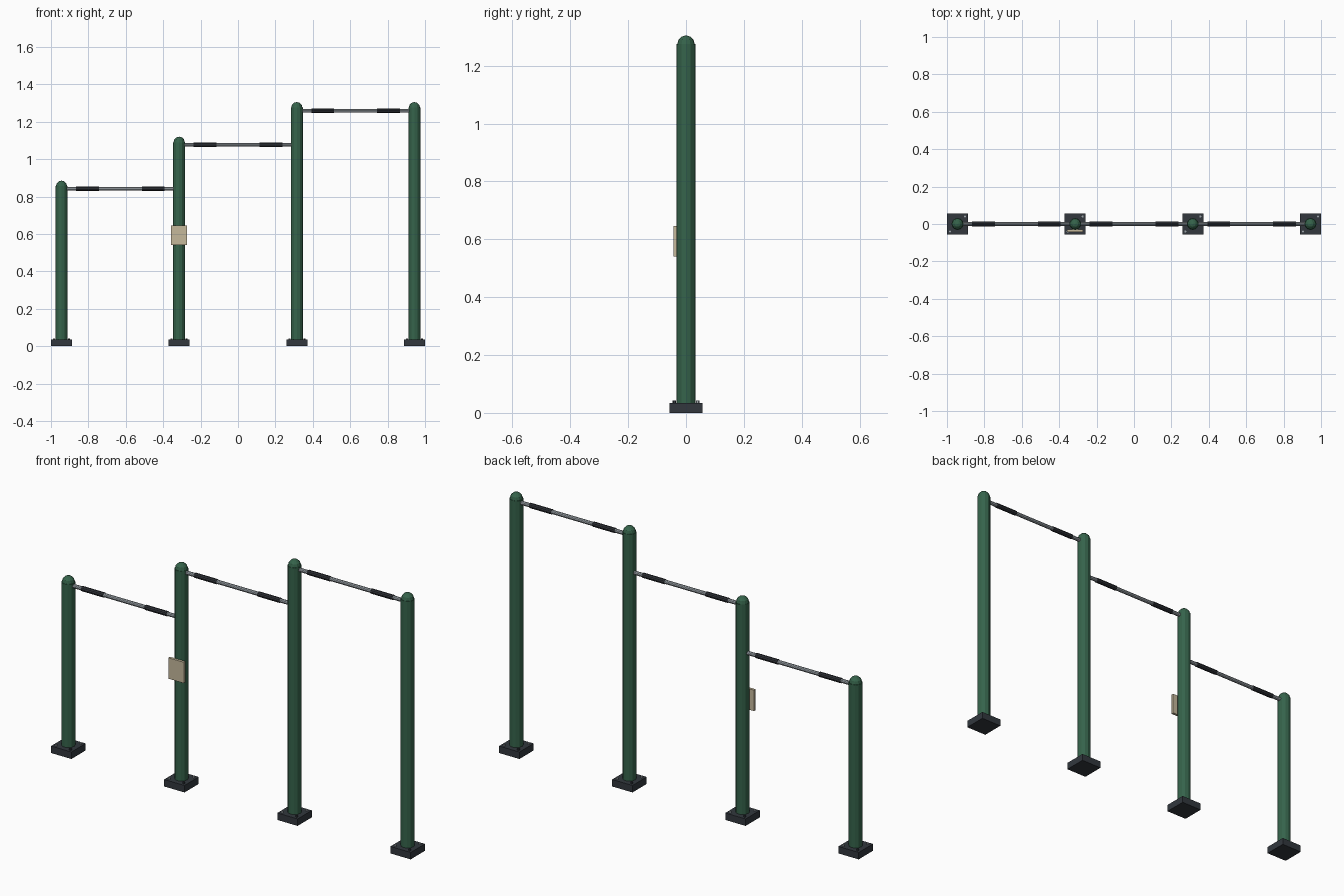
import bpy, math
from mathutils import Matrix

cube = bpy.data.objects.get("Cube")
if cube:
    bpy.data.objects.remove(cube, do_unlink=True)


def material(name, rgb, rough=0.7):
    m = bpy.data.materials.new(name)
    m.use_nodes = True
    m.diffuse_color = (*rgb, 1)
    bsdf = m.node_tree.nodes["Principled BSDF"]
    bsdf.inputs["Base Color"].default_value = (*rgb, 1)
    bsdf.inputs["Roughness"].default_value = rough
    return m


GREEN = material("post green", (0.036, 0.125, 0.07))
DARK = material("base charcoal", (0.032, 0.039, 0.048))
GRIP = material("grip rubber", (0.03, 0.034, 0.042))
STEEL = material("bar steel", (0.36, 0.40, 0.43))
TAN = material("sign tan", (0.56, 0.48, 0.33))


def finish(name, mat):
    ob = bpy.context.object
    ob.name = ob.data.name = name
    ob.data.materials.append(mat)
    return ob


def box(name, mat, center, size):
    bpy.ops.mesh.primitive_cube_add(size=1, location=center)
    bpy.context.object.data.transform(Matrix.Diagonal((*size, 1)))
    return finish(name, mat)


def cylinder(name, mat, center, radius, length, sides, along_x=False):
    bpy.ops.mesh.primitive_cylinder_add(vertices=sides, radius=radius, depth=length, location=center)
    if along_x:
        bpy.context.object.data.transform(Matrix.Rotation(math.pi / 2, 4, "Y"))
    return finish(name, mat)


def dome(name, mat, center, radius):
    # Half sphere: the lower rings are flattened onto the post top
    bpy.ops.mesh.primitive_uv_sphere_add(segments=12, ring_count=6, radius=radius, location=center)
    for v in bpy.context.object.data.vertices:
        v.co.z = max(v.co.z, -0.002)
    return finish(name, mat)


SPACING = 0.629
POST_X = [(i - 1.5) * SPACING for i in range(4)]
POST_TOP = [0.855, 1.09, 1.275, 1.275]
BASE_H = 0.035

# Posts with domed caps, base plates and corner bolts
for i, (x, top) in enumerate(zip(POST_X, POST_TOP), 1):
    box(f"base_plate_{i}", DARK, (x, 0, BASE_H / 2), (0.113, 0.113, BASE_H))
    cylinder(f"post_{i}", GREEN, (x, 0, (top + BASE_H) / 2), 0.032, top - BASE_H, 12)
    dome(f"post_cap_{i}", GREEN, (x, 0, top), 0.03)
    for sx in (-1, 1):
        for sy in (-1, 1):
            cylinder(f"bolt_{i}", STEEL if sx == sy else DARK,
                     (x + sx * 0.04, sy * 0.04, BASE_H + 0.003), 0.006, 0.008, 6)

# Pull-up bars with two grips each
for i, z in enumerate((0.841, 1.076, 1.259)):
    mid = (POST_X[i] + POST_X[i + 1]) / 2
    cylinder(f"bar_{i + 1}", STEEL, (mid, 0, z), 0.01, SPACING - 0.04, 10, True)
    for side, s in (("right", -1), ("left", 1)):
        cylinder(f"grip_{side}_{i + 1}", GRIP, (mid + s * 0.176, 0, z), 0.0125, 0.122, 10, True)

# Sign plate on the second post
box("sign_plate", TAN, (POST_X[1], -0.0365, 0.593), (0.086, 0.013, 0.105))
